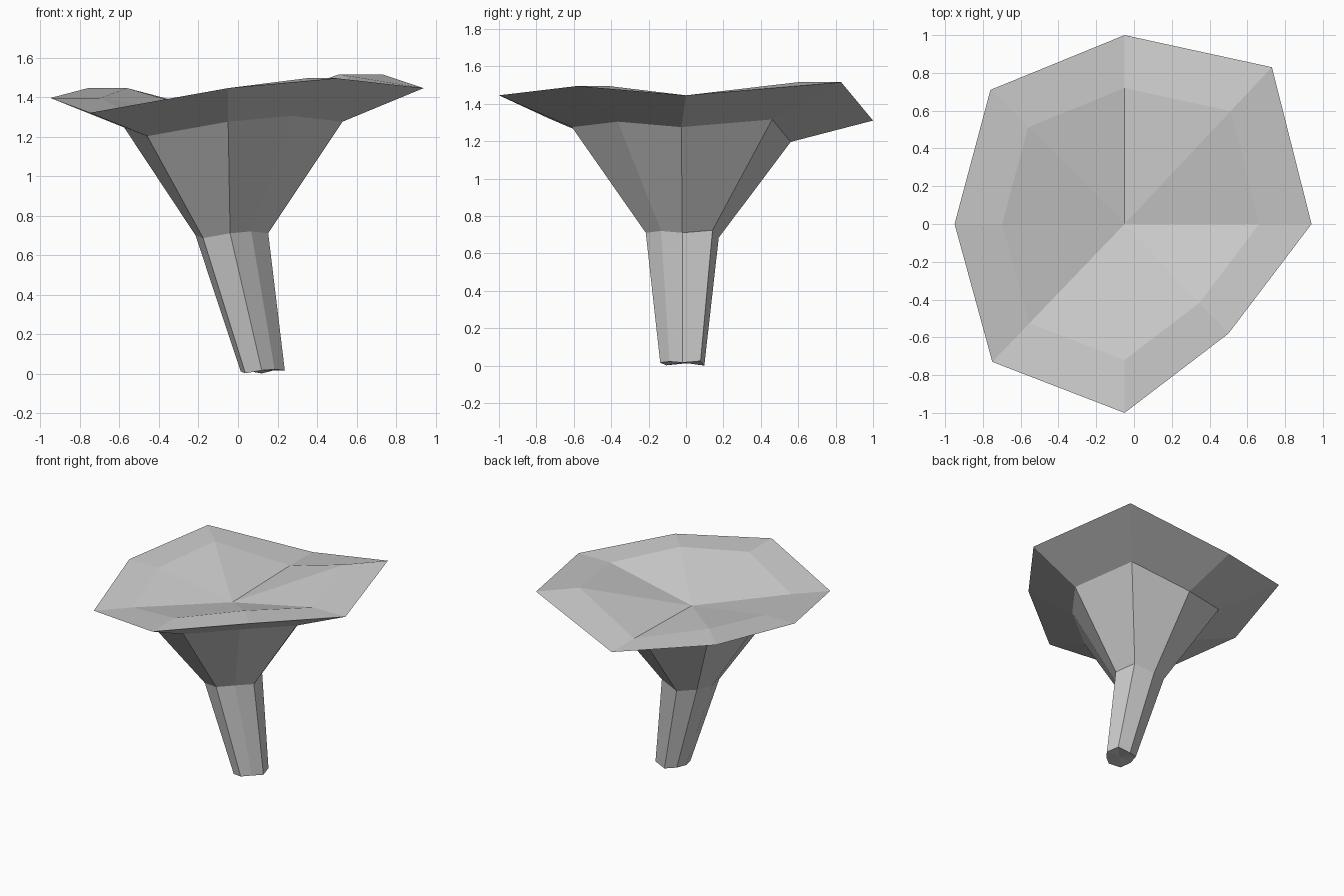
import bpy
import bmesh

cube = bpy.data.objects.get("Cube")
if cube:
    bpy.data.objects.remove(cube, do_unlink=True)

# One plain grey for the whole model
grey = bpy.data.materials.new("warm_grey")
grey.use_nodes = True
grey.diffuse_color = (0.6, 0.6, 0.6, 1)
grey.node_tree.nodes["Principled BSDF"].inputs["Base Color"].default_value = (0.6, 0.6, 0.6, 1)

# Uneven eight-sided outline about the axis: x, y, and rise over the mean level
OUTLINE = [
    (0.99, 0.0, 0.0), (0.78, 0.83, 0.07), (0.0, 1.0, -0.135), (-0.71, 0.71, 0.0),
    (-0.90, 0.0, -0.05), (-0.70, -0.73, -0.125), (0.0, -1.0, 0.0), (0.55, -0.58, 0.05),
]
SIDES = len(OUTLINE)


def ring(bm, scale, centre, rise=None):
    """Place a scaled copy of the outline at a centre point."""
    cx, cy, cz = centre
    lift = scale if rise is None else rise
    return [bm.verts.new((cx + x * scale, cy + y * scale, cz + dz * lift))
            for x, y, dz in OUTLINE]


def bridge(bm, lower, upper):
    for i in range(SIDES):
        j = (i + 1) % SIDES
        bm.faces.new((lower[i], lower[j], upper[j], upper[i]))


def fan(bm, loop, tip):
    point = bm.verts.new(tip)
    for i in range(SIDES):
        bm.faces.new((loop[i], loop[(i + 1) % SIDES], point))


def finish(bm, name):
    bmesh.ops.recalc_face_normals(bm, faces=bm.faces)
    mesh = bpy.data.meshes.new(name)
    bm.to_mesh(mesh)
    bm.free()
    mesh.materials.append(grey)
    obj = bpy.data.objects.new(name, mesh)
    bpy.context.collection.objects.link(obj)
    return obj


NECK = (0.195, (-0.04, -0.02, 0.71))

# Leaning stem with a closed foot
bm = bmesh.new()
foot = ring(bm, 0.118, (0.12, -0.02, 0.016))
neck = ring(bm, *NECK)
bridge(bm, foot, neck)
fan(bm, foot, (0.12, -0.02, 0.016))
fan(bm, neck, NECK[1])
finish(bm, "stem")

# Flared cap: throat, wide brim, flat lip and sunken middle
bm = bmesh.new()
throat = ring(bm, *NECK)
flare = ring(bm, 0.585, (-0.05, -0.025, 1.275))
rim = ring(bm, 1.0, (-0.05, 0.0, 1.445))
lip = ring(bm, 0.72, (-0.05, 0.0, 1.445), rise=1.0)
for lower, upper in ((throat, flare), (flare, rim), (rim, lip)):
    bridge(bm, lower, upper)
fan(bm, lip, (-0.05, 0.0, 1.295))
fan(bm, throat, NECK[1])
finish(bm, "flared_cap")
